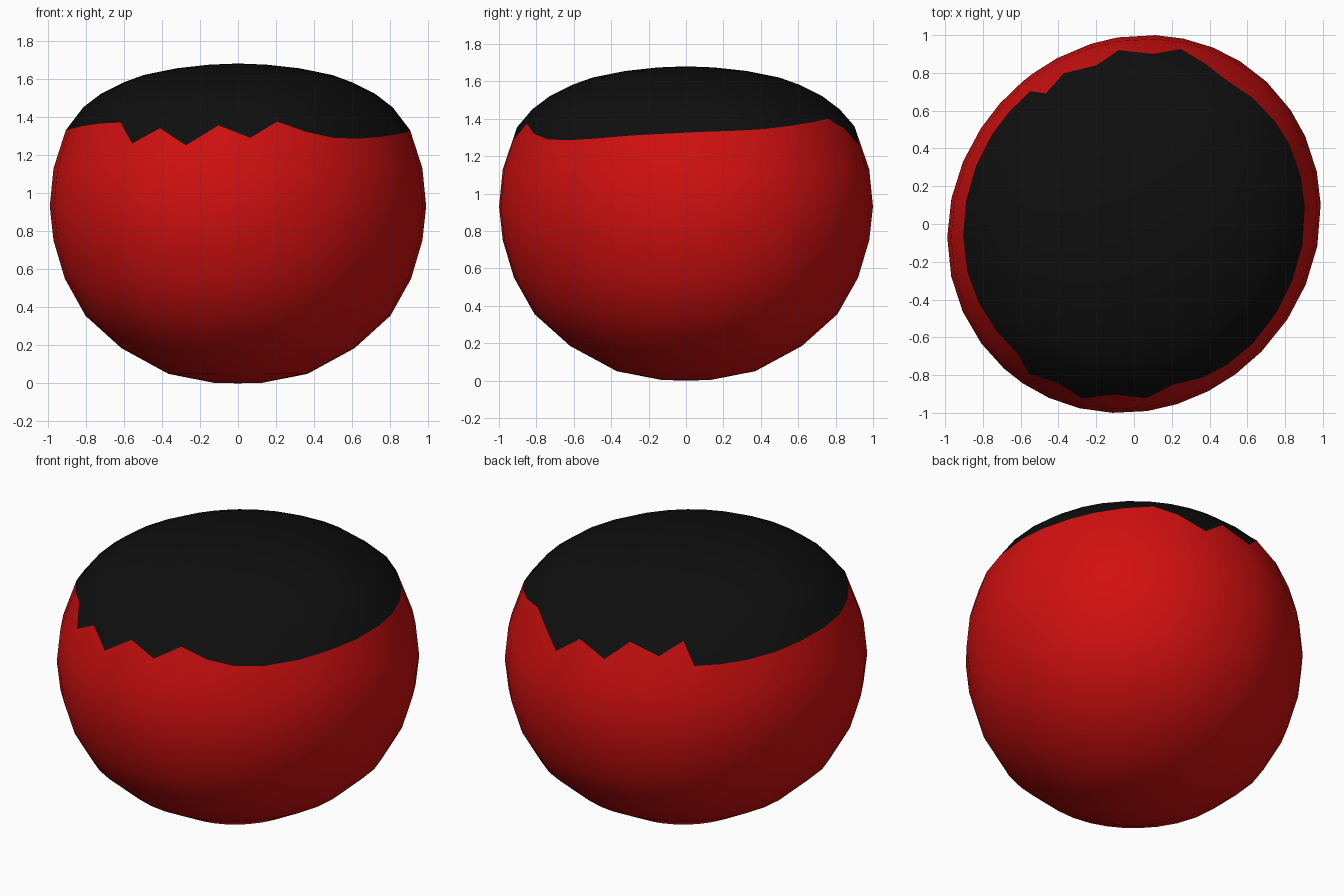
import bpy, bmesh, math

if "Cube" in bpy.data.objects:
    bpy.data.objects.remove(bpy.data.objects["Cube"])

CENTRE_Z = 0.93

# Jagged rim: (angle in degrees, height)
RIM = [(6, 1.33), (16, 1.335), (27, 1.345), (36, 1.36), (47, 1.38), (57, 1.40),
       (66, 1.345), (75, 1.255), (83.5, 1.36), (95, 1.29), (103.5, 1.40),
       (115, 1.34), (124, 1.42), (128, 1.29), (138, 1.29), (148, 1.295),
       (160, 1.305), (172, 1.32), (184, 1.33), (196, 1.335), (207, 1.35),
       (218, 1.365), (228, 1.37), (235, 1.26), (244, 1.34), (253.5, 1.25),
       (263.5, 1.355), (274, 1.29), (283.5, 1.375), (294, 1.32), (304, 1.29),
       (315, 1.285), (328, 1.295), (340.5, 1.31), (353, 1.32)]

# Profiles from rim to pole: (fraction of the widest radius, height)
BOWL = [(0.98, 1.13), (1.0, 0.93), (0.98, 0.75), (0.92, 0.55), (0.81, 0.355),
        (0.62, 0.185), (0.37, 0.05), (0.13, 0.003)]
DOME = [(0.822, 1.45), (0.73, 1.52), (0.61, 1.58), (0.5, 1.62), (0.325, 1.655),
        (0.152, 1.674)]


def point(angle, fraction, z):
    """Point on the slightly oval body, longest along one diagonal."""
    a = math.radians(angle)
    r = fraction * (0.992 + 0.037 * math.sin(2 * a) - 0.006 * math.cos(2 * a))
    return (r * math.cos(a), r * math.sin(a), z)


def rim_fraction(z):
    return math.sqrt(1 - ((z - CENTRE_Z) / 0.99) ** 2)


def make_shell(name, profile, pole_z, colour_name, colour):
    """Skin from the rim along the profile to a single pole vertex."""
    bm = bmesh.new()
    rows = [[bm.verts.new(point(a, rim_fraction(z), z)) for a, z in RIM]]
    for fraction, z in profile:
        rows.append([bm.verts.new(point(a, fraction, z)) for a, _ in RIM])
    pole = bm.verts.new((0, 0, pole_z))
    n = len(RIM)
    upward = pole_z > CENTRE_Z
    for i in range(n):
        j = (i + 1) % n
        loops = [(p[i], p[j], q[j], q[i]) for p, q in zip(rows, rows[1:])]
        loops.append((rows[-1][i], rows[-1][j], pole))
        for loop in loops:
            bm.faces.new(loop if upward else loop[::-1])
    for f in bm.faces:
        f.smooth = True
    mesh = bpy.data.meshes.new(name)
    bm.to_mesh(mesh)
    bm.free()
    mat = bpy.data.materials.new(colour_name)
    mat.diffuse_color = (*colour, 1)
    mat.use_nodes = True
    mat.node_tree.nodes["Principled BSDF"].inputs["Base Color"].default_value = mat.diffuse_color
    mesh.materials.append(mat)
    obj = bpy.data.objects.new(name, mesh)
    bpy.context.collection.objects.link(obj)
    return obj


# Round red lower body
make_shell("lower_body", BOWL, 0.0, "red", (0.64, 0.005, 0.005))
# Shallow black dome over the jagged rim
make_shell("top_dome", DOME, 1.68, "black", (0.0045, 0.0045, 0.0045))
